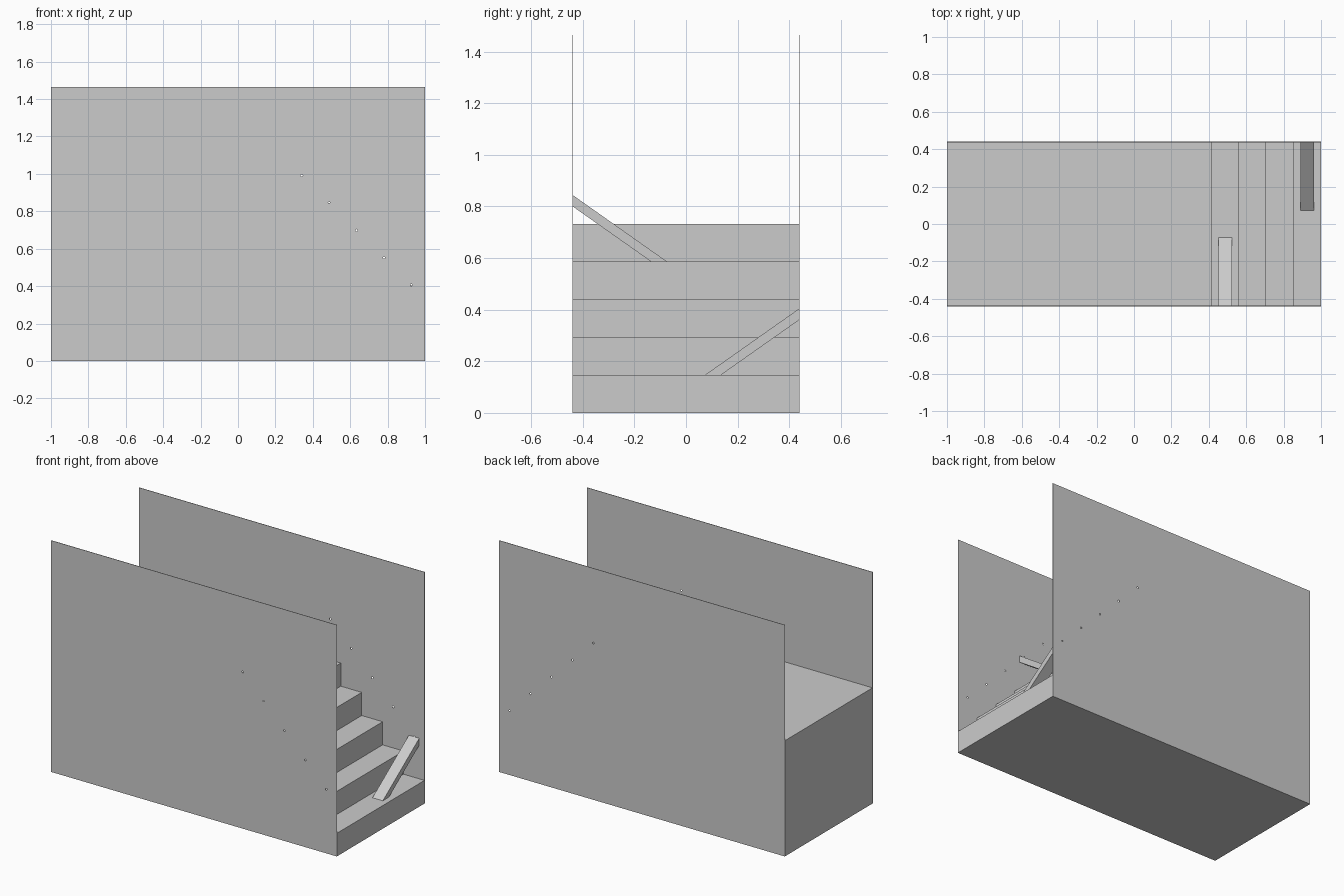
import bpy, bmesh
from mathutils import Matrix

if "Cube" in bpy.data.objects:
    bpy.data.objects.remove(bpy.data.objects["Cube"])

STEP = 0.1465      # rise and run of a step
HALF_Y = 0.44
HEIGHT = 1.465
WALL = 0.003


def add_object(name, bm):
    bmesh.ops.recalc_face_normals(bm, faces=bm.faces)
    mesh = bpy.data.meshes.new(name)
    bm.to_mesh(mesh)
    bm.free()
    obj = bpy.data.objects.new(name, mesh)
    bpy.context.collection.objects.link(obj)
    return obj


def prism(name, start, profile, offset):
    """Extrude a closed 3D outline along an offset."""
    bm = bmesh.new()
    face = bm.faces.new([bm.verts.new(p) for p in profile])
    ext = bmesh.ops.extrude_face_region(bm, geom=[face])
    verts = [v for v in ext["geom"] if isinstance(v, bmesh.types.BMVert)]
    bmesh.ops.translate(bm, verts=verts, vec=offset)
    bmesh.ops.translate(bm, verts=bm.verts, vec=start)
    return add_object(name, bm)


# Staircase with landing: one stepped side profile
outline = [(-1, 0), (1, 0)]
for i in range(5):
    x = 1 - i * STEP
    outline.append((x, (i + 1) * STEP))
    outline.append((x - STEP if i < 4 else -1, (i + 1) * STEP))
y_in = HALF_Y - WALL
prism("staircase", (0, -y_in, 0), [(x, 0, z) for x, z in outline], (0, 2 * y_in, 0))

# Cutter: a row of small holes following the stairs
bm = bmesh.new()
for i in range(5):
    x, z = 1 - (i + 0.5) * STEP, (i + 1) * STEP + 0.259
    place = Matrix.Translation((x, 0, z)) @ Matrix.Rotation(1.5707963, 4, "X")
    bmesh.ops.create_cone(bm, cap_ends=True, segments=8, radius1=0.006,
                          radius2=0.006, depth=1.2, matrix=place)
cutter = add_object("hole_cutter", bm)
cutter.hide_render = True
cutter.hide_set(True)

# Thin side walls
for name, y in (("front_wall", -HALF_Y), ("back_wall", y_in)):
    wall = prism(name, (0, y, 0),
                 [(-1, 0, 0), (1, 0, 0), (1, 0, HEIGHT), (-1, 0, HEIGHT)], (0, WALL, 0))
    cut = wall.modifiers.new("holes", "BOOLEAN")
    cut.operation = "DIFFERENCE"
    cut.solver = "EXACT"
    cut.object = cutter

# Slanted beams leaning from a step against a wall
for name, level, side in (("lower_beam", 1, 1), ("upper_beam", 4, -1)):
    x = 1 - (level - 0.5) * STEP - 0.0365
    section = [(0.073, 0), (0.135, 0), (HALF_Y - 0.001, 0.214), (HALF_Y - 0.001, 0.258)]
    prism(name, (x, 0, level * STEP), [(0, side * y, z) for y, z in section], (0.073, 0, 0))
